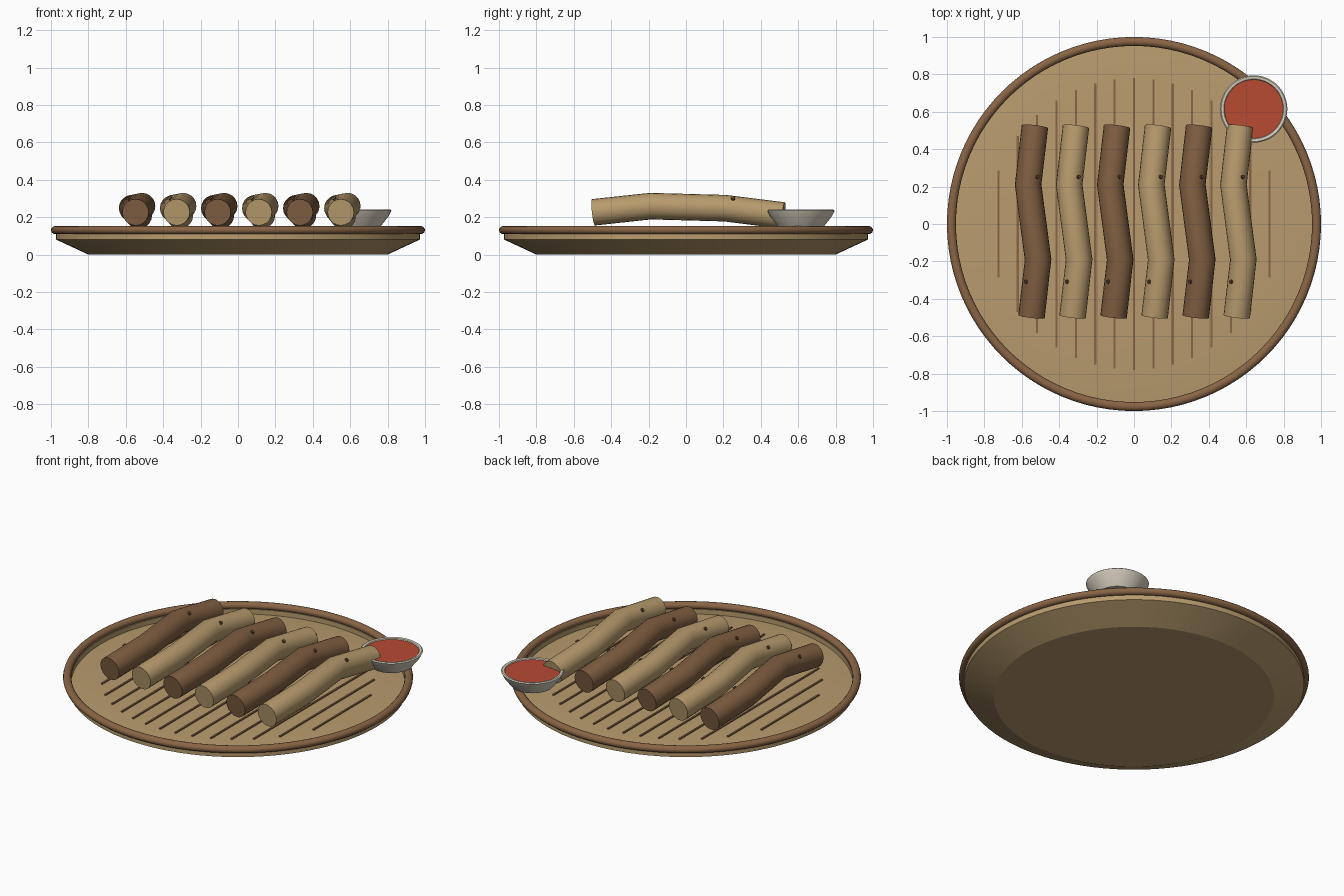
import bpy, bmesh, math
from mathutils import Vector, Matrix

if "Cube" in bpy.data.objects:
    bpy.data.objects.remove(bpy.data.objects["Cube"])


def material(name, rgb):
    m = bpy.data.materials.new(name)
    m.use_nodes = True
    m.diffuse_color = (*rgb, 1)
    m.node_tree.nodes["Principled BSDF"].inputs["Base Color"].default_value = (*rgb, 1)
    return m


TAN = material("light wood", (0.48, 0.33, 0.155))
BROWN = material("brown bark", (0.22, 0.115, 0.054))
RIM = material("rim wood", (0.25, 0.13, 0.06))
DARK = material("dark knot", (0.14, 0.07, 0.032))
CERAMIC = material("cream ceramic", (0.69, 0.63, 0.52))
SAUCE = material("red sauce", (0.48, 0.07, 0.034))


def finish(name, bm, mat, angle=30):
    bmesh.ops.remove_doubles(bm, verts=bm.verts, dist=1e-5)
    bmesh.ops.recalc_face_normals(bm, faces=bm.faces)
    me = bpy.data.meshes.new(name)
    bm.to_mesh(me)
    bm.free()
    ob = bpy.data.objects.new(name, me)
    bpy.context.collection.objects.link(ob)
    me.materials.append(mat)
    bpy.ops.object.select_all(action='DESELECT')
    ob.select_set(True)
    bpy.context.view_layer.objects.active = ob
    bpy.ops.object.shade_smooth_by_angle(angle=math.radians(angle))
    return ob


def lathe(name, profile, mat, center=(0, 0), steps=64, closed=False, angle=30):
    bm = bmesh.new()
    pts = profile + profile[:1] if closed else profile
    vs = [bm.verts.new((r, 0, z)) for r, z in pts]
    es = [bm.edges.new(p) for p in zip(vs, vs[1:])]
    bmesh.ops.spin(bm, geom=vs + es, cent=(0, 0, 0), axis=(0, 0, 1),
                   angle=math.tau, steps=steps)
    bmesh.ops.translate(bm, verts=bm.verts, vec=(*center, 0))
    return finish(name, bm, mat, angle)


# Round tray with a slightly crowned floor, and its rolled rim
lathe("tray", [(0, 0), (0.8, 0), (0.972, 0.08), (0.972, 0.115), (0.955, 0.115),
               (0.955, 0.085), (0.78, 0.1), (0, 0.1)], TAN, steps=96, angle=15)
ring = [(0.976 + 0.024 * math.cos(a), 0.131 + 0.022 * math.sin(a))
        for a in (math.tau * i / 12 for i in range(12))]
lathe("tray_rim", ring, RIM, steps=96, closed=True, angle=60)

# Thin slats laid across the floor, trimmed to its circle
bm = bmesh.new()
for i in range(-7, 8):
    x = i * 0.1036
    length = 2 * math.sqrt(0.78 ** 2 - x * x)
    bmesh.ops.create_cube(bm, size=1, matrix=Matrix.Translation((x, 0, 0.101))
                          @ Matrix.Diagonal((0.011, length, 0.012, 1)))
finish("floor_slats", bm, RIM)

# Crooked sticks
PATH = [Vector(p) for p in ((0.0, -0.495, 0.226), (0.035, -0.19, 0.259),
                            (-0.018, 0.21, 0.248), (0.018, 0.52, 0.209))]
RADIUS, SIDES = 0.071, 20


def stick(name, x, mat):
    bm = bmesh.new()
    rings = []
    for i, p in enumerate(PATH):
        d = (PATH[min(i + 1, 3)] - PATH[max(i - 1, 0)]).normalized()
        side = d.cross(Vector((0, 0, 1))).normalized()
        up = side.cross(d)
        rings.append([bm.verts.new(p + Vector((x, 0, 0)) + RADIUS *
                      (side * math.cos(a) + up * math.sin(a)))
                      for a in (math.tau * k / SIDES for k in range(SIDES))])
    for a, b in zip(rings, rings[1:]):
        for k in range(SIDES):
            n = (k + 1) % SIDES
            bm.faces.new((a[k], a[n], b[n], b[k]))
    bm.faces.new(rings[0])
    bm.faces.new(rings[-1])
    finish(name, bm, mat, 40)


def knots(name, x):
    bm = bmesh.new()
    for base, out in (((-0.012, 0.245, 0.243), (0.62, 0.1, 0.78)),
                      ((0.022, -0.295, 0.249), (-0.72, -0.2, 0.66))):
        d = Vector(out).normalized()
        at = Vector(base) + Vector((x, 0, 0)) + d * (RADIUS - 0.008)
        bmesh.ops.create_cone(bm, cap_ends=True, segments=10, radius1=0.014,
                              radius2=0.01, depth=0.03,
                              matrix=Matrix.Translation(at)
                              @ d.to_track_quat('Z', 'Y').to_matrix().to_4x4())
    finish(name, bm, DARK)


for i in range(6):
    x = -0.548 + 0.2195 * i
    stick(f"stick_{i + 1}", x, TAN if i % 2 else BROWN)
    knots(f"stick_knots_{i + 1}", x)

# Dipping bowl resting on the tray edge
BOWL = (0.64, 0.615)
lathe("sauce_bowl", [(0, 0.15), (0.122, 0.15), (0.165, 0.205), (0.18, 0.235),
                     (0.174, 0.24), (0.16, 0.238), (0.15, 0.215), (0, 0.215)],
      CERAMIC, BOWL, 48)
lathe("sauce", [(0, 0.22), (0.157, 0.22), (0.157, 0.232), (0, 0.232)], SAUCE, BOWL, 48)
